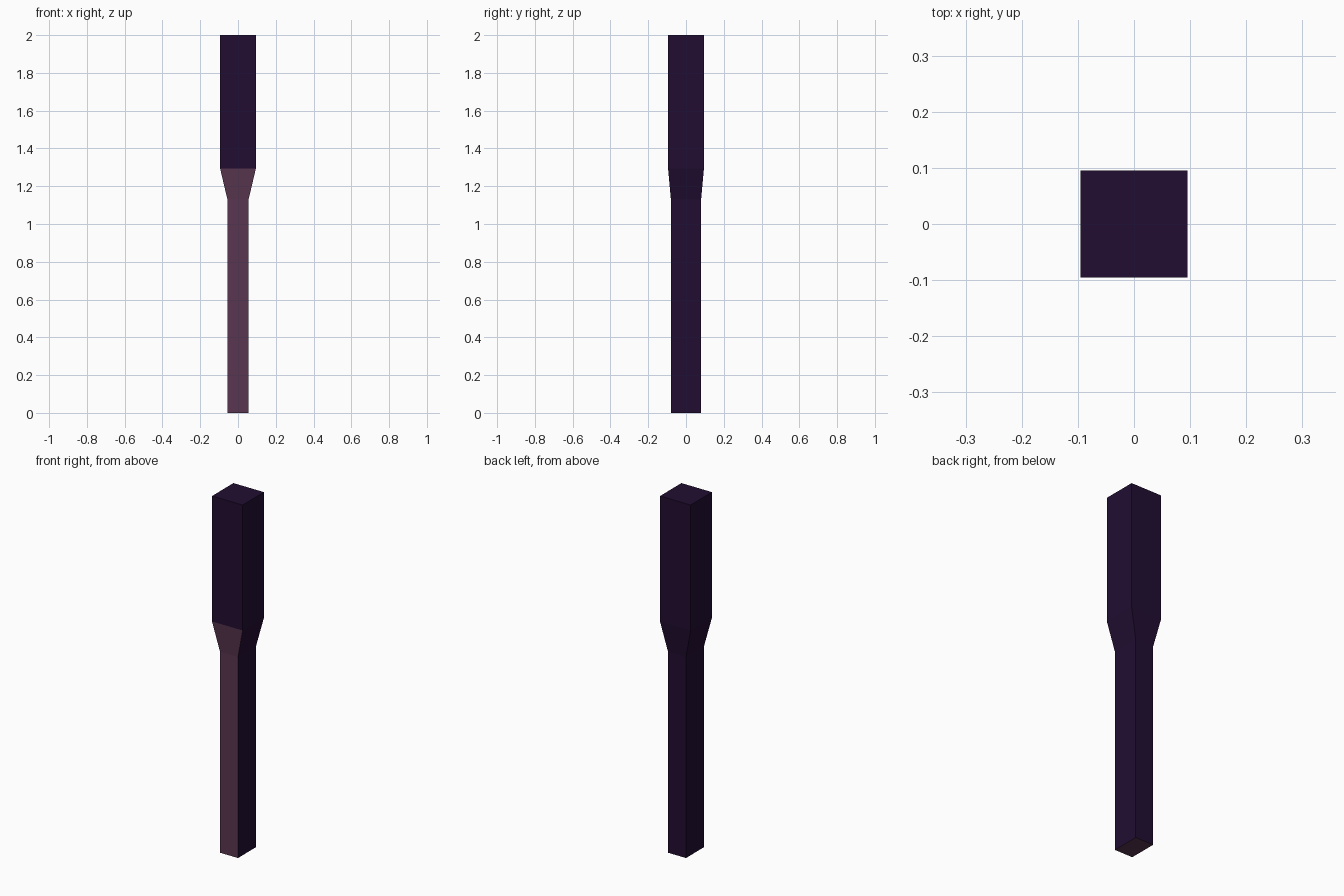
import bpy, bmesh

if "Cube" in bpy.data.objects:
    bpy.data.objects.remove(bpy.data.objects["Cube"])


def make_material(name, rgb):
    m = bpy.data.materials.new(name)
    m.diffuse_color = (*rgb, 1.0)
    m.use_nodes = True
    m.node_tree.nodes["Principled BSDF"].inputs["Base Color"].default_value = m.diffuse_color
    return m


dark = make_material("dark purple", (0.0150, 0.0040, 0.0310))
mauve = make_material("dusty mauve", (0.102, 0.037, 0.080))

# Rectangular sections from bottom to top: height, half width, half depth
sections = [(0.0, 0.056, 0.08), (1.13, 0.056, 0.08),
            (1.295, 0.095, 0.095), (2.0, 0.095, 0.095)]

bm = bmesh.new()
rings = [[bm.verts.new((sx * w, sy * d, z))
          for sx, sy in ((-1, -1), (1, -1), (1, 1), (-1, 1))]
         for z, w, d in sections]
for low, high in zip(rings, rings[1:]):
    for i in range(4):
        j = (i + 1) % 4
        bm.faces.new((low[i], low[j], high[j], high[i]))
bm.faces.new(rings[0][::-1])
bm.faces.new(rings[-1])
bm.normal_update()

# Mauve on the front of the shaft and flare, and on the underside
for f in bm.faces:
    front = f.normal.y < -0.9 and f.calc_center_median().z < 1.295
    f.material_index = int(front or f.normal.z < -0.9)

mesh = bpy.data.meshes.new("tapered_post")
bm.to_mesh(mesh)
bm.free()
mesh.materials.append(dark)
mesh.materials.append(mauve)
post = bpy.data.objects.new("tapered_post", mesh)
bpy.context.collection.objects.link(post)
